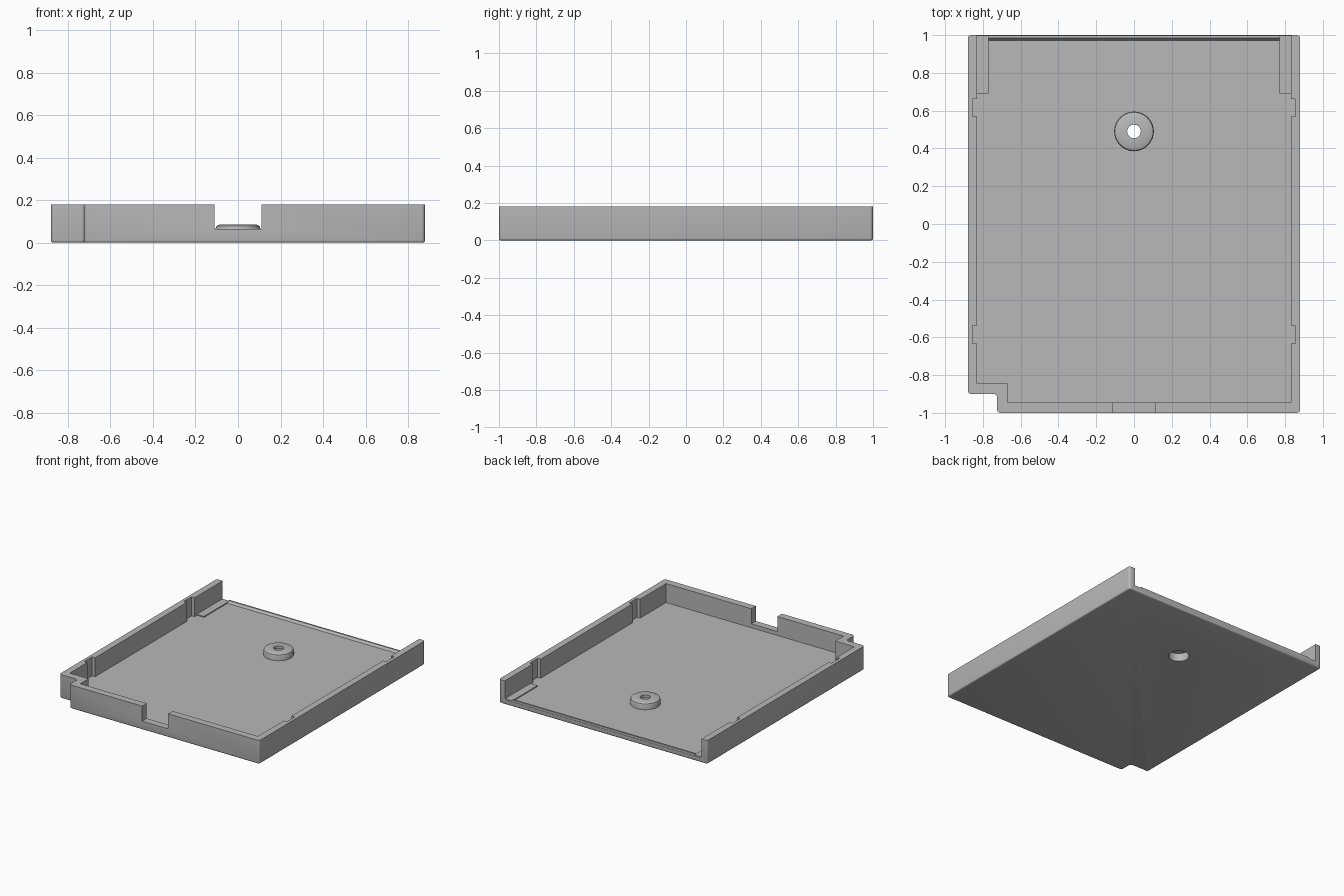
import bpy, bmesh, math

old = bpy.data.objects.get("Cube")
if old:
    bpy.data.objects.remove(old, do_unlink=True)

grey = bpy.data.materials.new("light_grey")
grey.use_nodes = True
grey.diffuse_color = (0.48, 0.48, 0.48, 1)
grey.node_tree.nodes["Principled BSDF"].inputs["Base Color"].default_value = (0.48, 0.48, 0.48, 1)

HEIGHT, FLOOR = 0.18, 0.035


def finish(name, bm):
    bmesh.ops.recalc_face_normals(bm, faces=bm.faces)
    mesh = bpy.data.meshes.new(name)
    bm.to_mesh(mesh)
    bm.free()
    mesh.materials.append(grey)
    obj = bpy.data.objects.new(name, mesh)
    bpy.context.collection.objects.link(obj)
    return obj


def prism(name, outline, z0, z1, corner=0, bottom=0):
    """Extrude an outline upward, optionally rounding corners and the lower rim."""
    bm = bmesh.new()
    face = bm.faces.new([bm.verts.new((x, y, z0)) for x, y in outline])
    top = bmesh.ops.extrude_face_region(bm, geom=[face])["geom"]
    bmesh.ops.translate(bm, vec=(0, 0, z1 - z0),
                        verts=[g for g in top if isinstance(g, bmesh.types.BMVert)])
    if corner:
        upright = [e for e in bm.edges if abs(e.verts[0].co.z - e.verts[1].co.z) > 0.01]
        bmesh.ops.bevel(bm, geom=upright, offset=corner, segments=4, profile=0.5, affect='EDGES')
    if bottom:
        rim = [e for e in bm.edges if all(abs(v.co.z - z0) < 1e-5 for v in e.verts)]
        bmesh.ops.bevel(bm, geom=rim, offset=bottom, segments=3, profile=0.5, affect='EDGES')
    return finish(name, bm)


def box(name, x0, x1, y0, y1, z0, z1):
    return prism(name, [(x0, y0), (x1, y0), (x1, y1), (x0, y1)], z0, z1)


def activate(obj):
    bpy.ops.object.select_all(action='DESELECT')
    obj.select_set(True)
    bpy.context.view_layer.objects.active = obj


def cut(obj, cutter):
    mod = obj.modifiers.new("cut", 'BOOLEAN')
    mod.operation, mod.solver, mod.object = 'DIFFERENCE', 'EXACT', cutter
    activate(obj)
    bpy.ops.object.modifier_apply(modifier=mod.name)
    bpy.data.objects.remove(cutter, do_unlink=True)


def smooth(obj):
    activate(obj)
    bpy.ops.object.shade_smooth_by_angle(angle=math.radians(32))


# Tray body with one stepped corner
tray = prism("tray", [(-0.725, -1), (0.88, -1), (0.88, 1), (-0.88, 1), (-0.88, -0.9), (-0.725, -0.9)],
             0, HEIGHT, corner=0.018, bottom=0.01)

# Interior, open at the back
cut(tray, prism("interior_cutter",
                [(-0.67, -0.945), (0.83, -0.945), (0.83, 1.1), (-0.83, 1.1), (-0.83, -0.845), (-0.67, -0.845)],
                FLOOR, 0.3))

# Notch in the front wall and slots in the side walls
cut(tray, box("notch_cutter", -0.11, 0.11, -1.1, -0.9, 0.065, 0.3))
for side in (-1, 1):
    x0, x1 = sorted((side * 0.8, side * 0.856))
    for y in (-0.585, 0.615):
        cut(tray, box("slot_cutter", x0, x1, y - 0.047, y + 0.047, FLOOR, 0.3))

# Screw recess through the floor
CENTRE_Y, RECESS = 0.49, 0.072
ring = [(RECESS * math.cos(a), CENTRE_Y + RECESS * math.sin(a))
        for a in (math.tau * i / 48 for i in range(48))]
cut(tray, prism("recess_cutter", ring, -0.1, 0.1))
smooth(tray)

# Hollow screw boss, turned from a profile
profile = [(0.105, 0.025), (0.105, 0.068), (0.101, 0.078), (0.09, 0.084),
           (0.036, 0.084), (0.036, 0.062), (RECESS, 0.062), (RECESS, 0.025)]
bm = bmesh.new()
loop = [bm.verts.new((r, CENTRE_Y, z)) for r, z in profile]
edges = [bm.edges.new((loop[i - 1], loop[i])) for i in range(len(loop))]
bmesh.ops.spin(bm, geom=loop + edges, cent=(0, CENTRE_Y, 0), axis=(0, 0, 1),
               angle=math.tau, steps=48, use_merge=True)
bmesh.ops.remove_doubles(bm, verts=bm.verts, dist=1e-5)
smooth(finish("screw_boss", bm))

# Low pads beside the open end
for side, label in ((-1, "right"), (1, "left")):
    x0, x1 = sorted((side * 0.77, side * 0.832))
    box(label + "_pad", x0, x1, 0.69, 0.998, FLOOR - 0.01, FLOOR + 0.008)

# Sloped lip along the open end
bm = bmesh.new()
section = [(0.972, FLOOR - 0.01), (0.972, FLOOR), (0.985, FLOOR + 0.016), (0.998, FLOOR + 0.016), (0.998, FLOOR - 0.01)]
ends = [[bm.verts.new((x, y, z)) for y, z in section] for x in (-0.77, 0.77)]
for end in ends:
    bm.faces.new(end)
for i in range(len(section)):
    bm.faces.new((ends[0][i - 1], ends[0][i], ends[1][i], ends[1][i - 1]))
finish("back_lip", bm)
